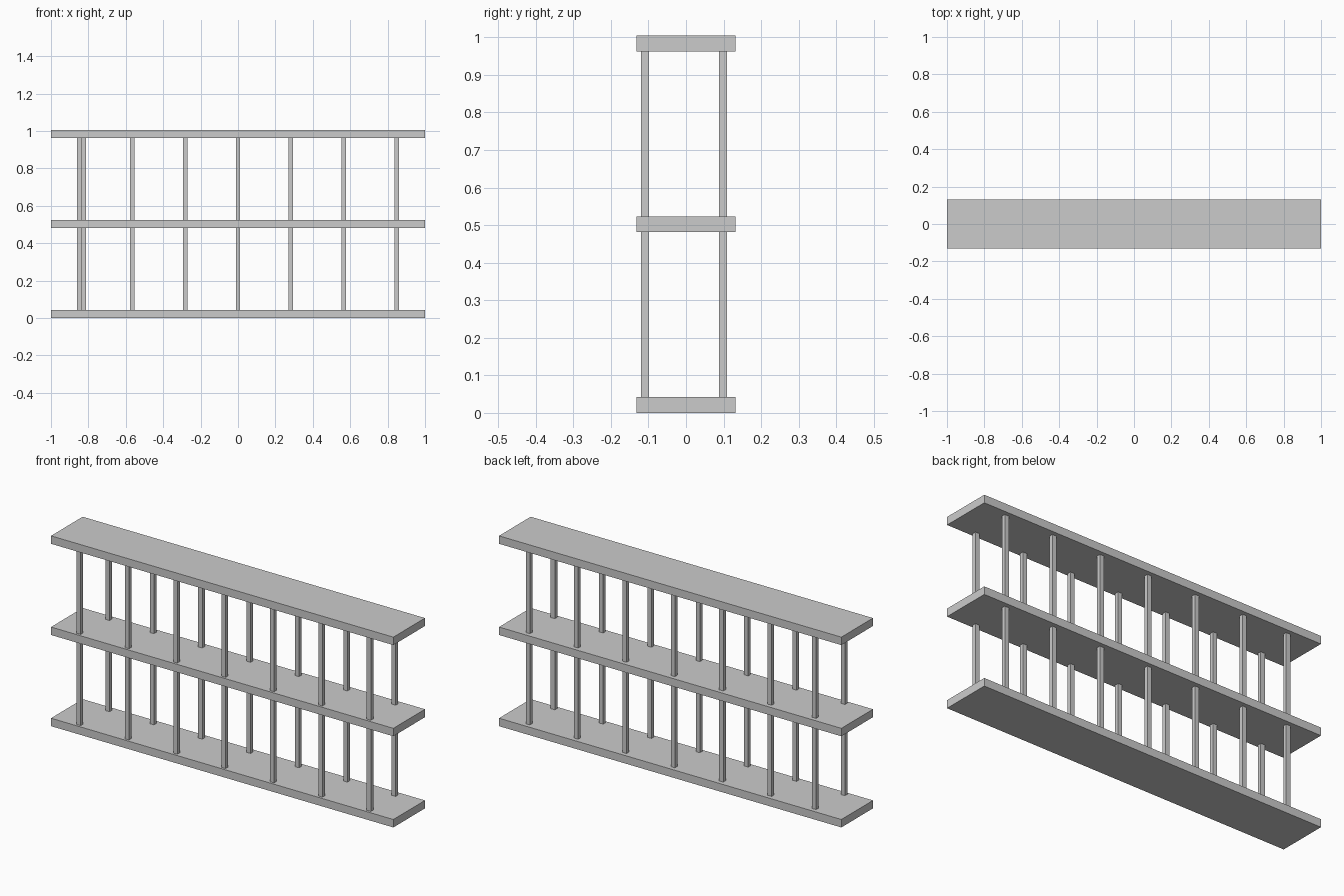
import bpy

cube = bpy.data.objects.get("Cube")
if cube:
    bpy.data.objects.remove(cube, do_unlink=True)

# Single plain grey
grey = bpy.data.materials.new("light_grey")
grey.use_nodes = True
colour = (0.6, 0.6, 0.6, 1)
grey.diffuse_color = colour
grey.node_tree.nodes["Principled BSDF"].inputs["Base Color"].default_value = colour


def box(name, centre, size):
    bpy.ops.mesh.primitive_cube_add(size=1, location=centre)
    obj = bpy.context.object
    obj.name = name
    obj.scale = size
    bpy.ops.object.transform_apply(location=False, rotation=False, scale=True)
    obj.data.materials.append(grey)
    return obj


HEIGHT, THICK = 1.005, 0.042
PITCH = (HEIGHT - THICK) / 2
POST_X, POST_Y = 0.024, 0.021
SPACING = 0.2825

# Three long shelves
for level, name in enumerate(("bottom_shelf", "middle_shelf", "top_shelf")):
    box(name, (0, 0, THICK / 2 + level * PITCH), (2, 0.264, THICK))

# Two rows of posts on each storey; the rear end post stands slightly inward
for storey, storey_name in enumerate(("lower", "upper")):
    z = THICK / 2 + (storey + 0.5) * PITCH
    for row, y in (("front", -0.109), ("back", 0.099)):
        for i in range(-3, 4):
            x = i * SPACING
            if row == "back" and i == -3:
                x += 0.023
            box(f"{storey_name}_{row}_post_{i + 4}", (x, y, z),
                (POST_X, POST_Y, PITCH - THICK))
